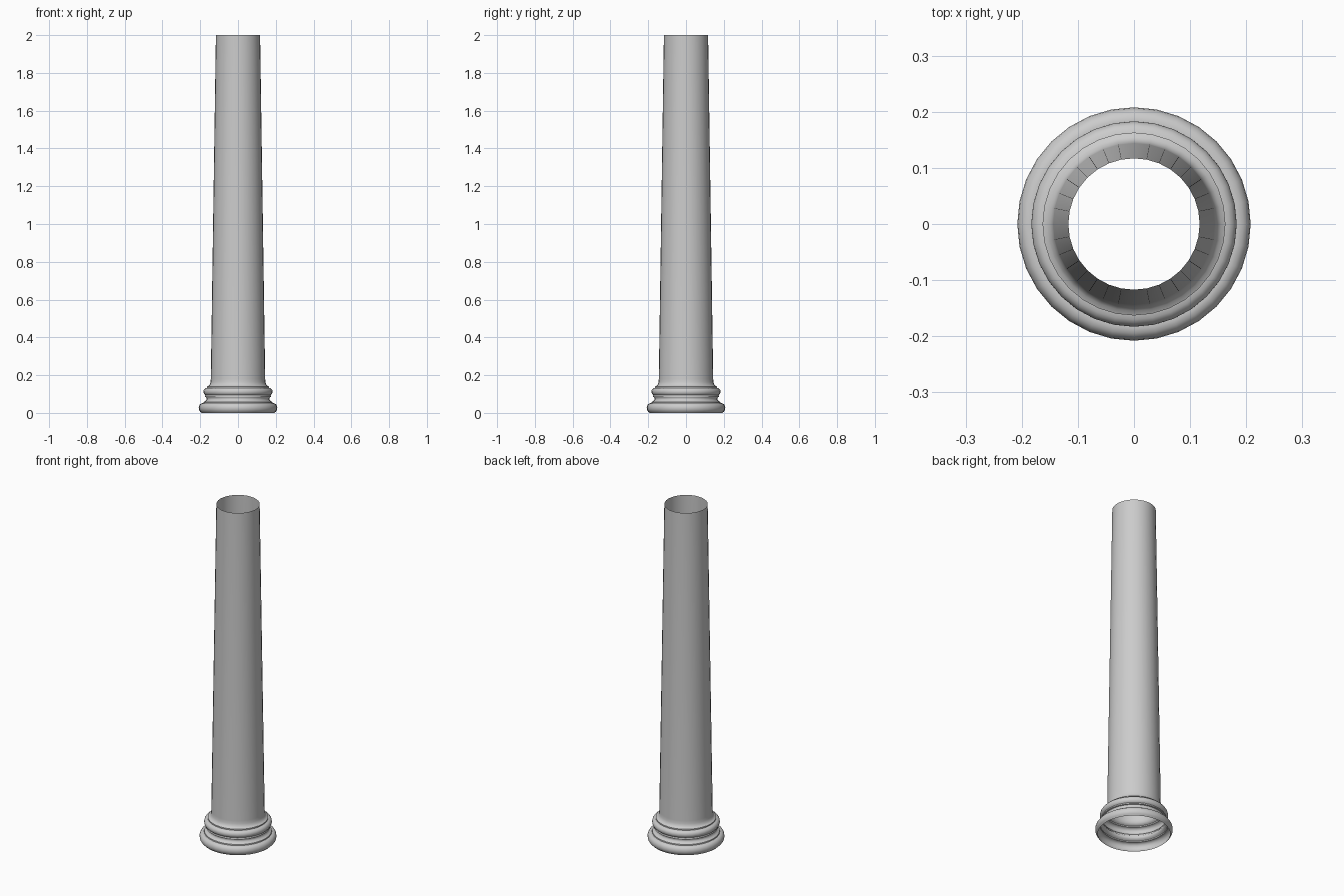
import bpy, bmesh, math

if "Cube" in bpy.data.objects:
    bpy.data.objects.remove(bpy.data.objects["Cube"])

SEGMENTS = 32


def arc(cr, cz, rr, rz, a0, a1, n):
    """Points of an elliptical moulding in (radius, height)."""
    return [(cr + rr * math.cos(math.radians(a0 + (a1 - a0) * i / n)),
             cz + rz * math.sin(math.radians(a0 + (a1 - a0) * i / n)))
            for i in range(n + 1)]


# Profile from floor to top: lower torus, scotia, upper torus, flare, shaft
profile = arc(0.187, 0.026, 0.021, 0.026, -90, 90, 8)
profile += [(0.183, 0.052), (0.182, 0.058)]
profile += [(0.173, 0.063), (0.167, 0.070), (0.166, 0.077), (0.169, 0.083)]
profile += [(0.175, 0.085), (0.175, 0.090)]
profile += arc(0.163, 0.112, 0.020, 0.021, -60, 90, 7)
profile += [(0.163, 0.140), (0.155, 0.144), (0.149, 0.151), (0.145, 0.163), (0.144, 0.18)]
profile += [(0.117, 2.0)]
profile[0] = (0.194, 0.0)

# Open column shell, lathed around z
bm = bmesh.new()
rings = []
for r, z in profile:
    rings.append([bm.verts.new((r * math.cos(2 * math.pi * k / SEGMENTS),
                                r * math.sin(2 * math.pi * k / SEGMENTS), z))
                  for k in range(SEGMENTS)])
for low, high in zip(rings, rings[1:]):
    for k in range(SEGMENTS):
        n = (k + 1) % SEGMENTS
        bm.faces.new((low[k], low[n], high[n], high[k]))
mesh = bpy.data.meshes.new("column")
bm.to_mesh(mesh)
bm.free()
column = bpy.data.objects.new("column", mesh)
bpy.context.collection.objects.link(column)

# Smooth shading with crisp moulding edges
bpy.context.view_layer.objects.active = column
column.select_set(True)
bpy.ops.object.shade_smooth_by_angle(angle=math.radians(40))
